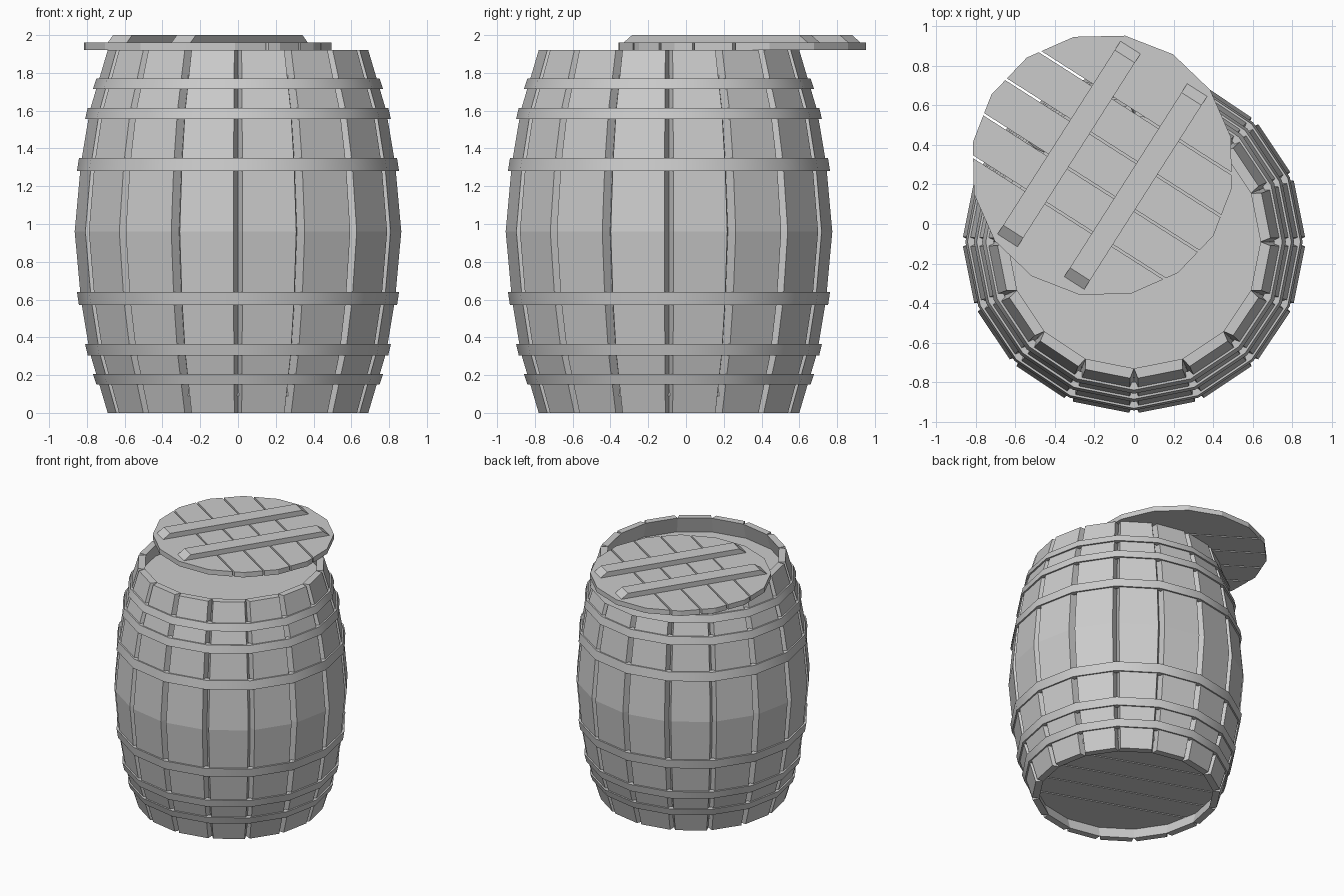
import bpy, bmesh
from math import sin, cos, pi, radians
from mathutils import Matrix, Vector

if "Cube" in bpy.data.objects:
    bpy.data.objects.remove(bpy.data.objects["Cube"])

N = 16
STEP = 2 * pi / N
CY = -0.09          # barrel axis sits at y = CY
MID = 0.96
# outer radius of the staves, from the bottom to the middle
HALF = [(0.0, 0.69), (0.32, 0.785), (0.6, 0.832), (MID, 0.865)]
PROFILE = HALF + [(2 * MID - z, r) for z, r in reversed(HALF[:-1])]


def finish(bm, name, loc=(0, 0, 0), rot=0):
    bmesh.ops.recalc_face_normals(bm, faces=bm.faces)
    me = bpy.data.meshes.new(name)
    bm.to_mesh(me)
    bm.free()
    ob = bpy.data.objects.new(name, me)
    ob.location = loc
    ob.rotation_euler.z = rot
    bpy.context.collection.objects.link(ob)
    return ob


def radius(z):
    for (z0, r0), (z1, r1) in zip(PROFILE, PROFILE[1:]):
        if z <= z1:
            return r0 + (r1 - r0) * (z - z0) / (z1 - z0)


def loft(bm, sections, closed=False):
    """Skin a list of point loops; cap the ends unless closed."""
    rings = [[bm.verts.new(p) for p in s] for s in sections]
    n = len(rings[0])
    pairs = list(zip(rings, rings[1:]))
    if closed:
        pairs.append((rings[-1], rings[0]))
    for a, b in pairs:
        for i in range(n):
            j = (i + 1) % n
            bm.faces.new((a[i], a[j], b[j], b[i]))
    if not closed:
        bm.faces.new(rings[0])
        bm.faces.new(rings[-1])


def disc_points(r, z):
    return [(r * cos(i * STEP), r * sin(i * STEP), z) for i in range(N)]


def planked_disc(name, r, z0, z1, cuts, gap, loc, rot):
    """Sixteen-sided disc sliced into planks with narrow gaps."""
    bm = bmesh.new()
    edges = [-1] + cuts + [1]
    for lo, hi in zip(edges, edges[1:]):
        part = bmesh.new()
        loft(part, [disc_points(r, z0), disc_points(r, z1)])
        for y, s in ((lo + gap / 2, -1), (hi - gap / 2, 1)):
            if abs(y) > r:
                continue
            res = bmesh.ops.bisect_plane(
                part, geom=part.verts[:] + part.edges[:] + part.faces[:],
                plane_co=(0, y, 0), plane_no=(0, s, 0), clear_outer=True)
            cut = [e for e in res['geom_cut'] if isinstance(e, bmesh.types.BMEdge)]
            bmesh.ops.holes_fill(part, edges=cut)
        tmp = bpy.data.meshes.new("tmp")
        part.to_mesh(tmp)
        part.free()
        bm.from_mesh(tmp)
        bpy.data.meshes.remove(tmp)
    return finish(bm, name, loc, rot)


# Staves: touching at the inside, V-shaped gaps outside
bm = bmesh.new()
for k in range(N):
    mid = (k + 0.5) * STEP
    ho, hi = STEP / 2 - 0.028, STEP / 2
    loft(bm, [[(r * cos(mid + a), r * sin(mid + a), z) for r, a in
               ((R, -ho), (R, ho), (R - 0.05, hi), (R - 0.05, -hi))]
              for z, R in PROFILE])
finish(bm, "staves", (0, CY, 0))

# Metal hoops, mirrored about the middle
for i, (z0, z1) in enumerate([(0.15, 0.205), (0.305, 0.365), (0.57, 0.64)]):
    for side, f in (("lower", lambda z: z), ("upper", lambda z: 2 * MID - z)):
        r0, r1 = radius(z0), radius(z1)
        bm = bmesh.new()
        loft(bm, [[(r * cos(k * STEP), r * sin(k * STEP), f(z)) for r, z in
                   ((r0 + 0.015, z0), (r1 + 0.017, z1), (r1 - 0.025, z1), (r0 - 0.025, z0))]
                  for k in range(N)], closed=True)
        ob = finish(bm, f"{side}_hoop_{i + 1}", (0, CY, 0))
        bpy.context.view_layer.objects.active = ob
        ob.select_set(True)
        bpy.ops.object.shade_smooth_by_angle(angle=radians(30))
        ob.select_set(False)

# Contents surface near the top, plank base near the bottom
bm = bmesh.new()
loft(bm, [disc_points(0.69, 1.76), disc_points(0.685, 1.79)])
finish(bm, "contents", (0, CY, 0))
CUTS = [-0.315, -0.105, 0.105, 0.315]
planked_disc("base", 0.685, 0.09, 0.13, CUTS, 0.01, (0, CY, 0), radians(-20))

# Loose lid resting off-centre on the rim
LID, TURN = (-0.16, 0.297, 0), radians(-32.5)
planked_disc("lid", 0.665, 1.92, 1.96, CUTS, 0.012, LID, TURN)

# Lid battens with sloped ends
for name, x in (("left_batten", -0.2), ("right_batten", 0.2)):
    bm = bmesh.new()
    loft(bm, [[(x + dx, -0.585, 1.955), (x + dx, 0.585, 1.955),
               (x + dx, 0.525, 2.0), (x + dx, -0.525, 2.0)] for dx in (-0.06, 0.06)])
    finish(bm, name, LID, TURN)
